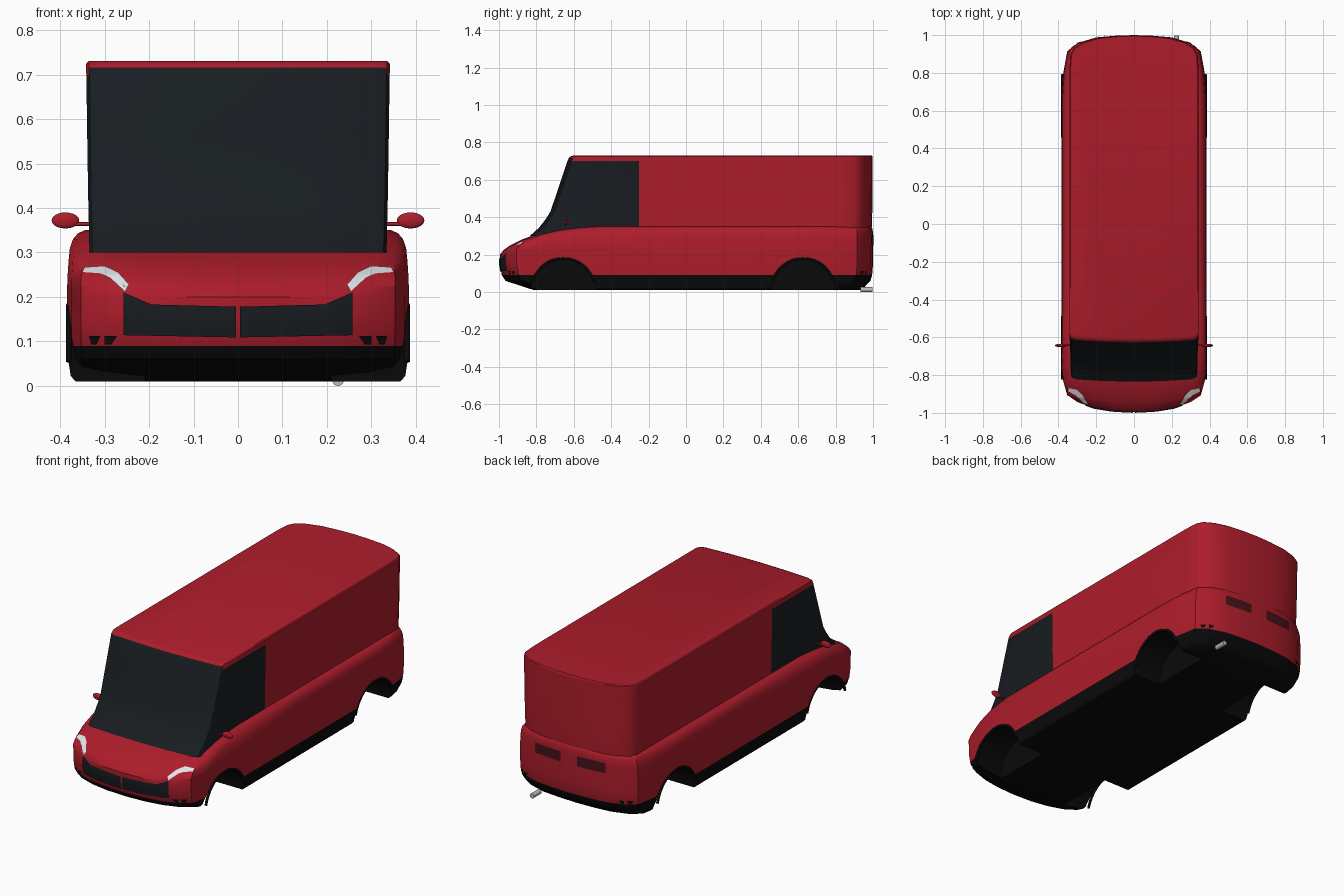
import bpy, bmesh, math
from mathutils import Vector
from mathutils.bvhtree import BVHTree

if "Cube" in bpy.data.objects:
    bpy.data.objects.remove(bpy.data.objects["Cube"])


def material(name, colour):
    m = bpy.data.materials.new(name)
    m.use_nodes = True
    m.diffuse_color = (*colour, 1)
    m.node_tree.nodes["Principled BSDF"].inputs["Base Color"].default_value = (*colour, 1)
    return m


RED = material("red_paint", (0.42, 0.012, 0.024))
BLACK = material("black_trim", (0.003, 0.003, 0.003))
GLASS = material("dark_glass", (0.009, 0.012, 0.015))
LAMP = material("lamp_white", (0.75, 0.77, 0.8))
METAL = material("metal", (0.5, 0.5, 0.5))
TAIL = material("tail_lens", (0.06, 0.006, 0.01))


def finish(name, bm, mats, smooth=True):
    mesh = bpy.data.meshes.new(name)
    bm.to_mesh(mesh)
    bm.free()
    for m in mats:
        mesh.materials.append(m)
    ob = bpy.data.objects.new(name, mesh)
    bpy.context.collection.objects.link(ob)
    if smooth:
        shade(ob)
    return ob


def activate(ob):
    bpy.ops.object.select_all(action='DESELECT')
    ob.select_set(True)
    bpy.context.view_layer.objects.active = ob


def shade(ob):
    activate(ob)
    bpy.ops.object.shade_smooth_by_angle(angle=math.radians(32))


# Plan corners: (fraction of half width, distance from the end)
ROUND_NOSE = [(0, 0), (.3, .006), (.55, .022), (.78, .052), (.92, .09), (.975, .19), (1, .32)]
FLAT_NOSE = [(0, 0), (.5, .004), (.9, .012), (.98, .022), (1, .04)]
LOWER_REAR = [(1, .34), (.975, .2), (.92, .085), (.78, .042), (.52, .012), (.25, .003), (0, 0)]
UPPER_REAR = [(1, .18), (.985, .1), (.93, .065), (.78, .035), (.55, .013), (.25, .003), (0, 0)]


def loft(name, rings, nose, mids, rear_corner, mats, paint):
    """Stack plan outlines (z, front, rear, half width, nose depth) into a shell."""
    bm = bmesh.new()
    rows = []
    for z, front, rear, w, k in rings:
        half = [(f * w, front + k * d) for f, d in nose] + [(w, y) for y in mids]
        half += [(f * w, rear - d) for f, d in rear_corner]
        full = half + [(-x, y) for x, y in half[-2:0:-1]]
        rows.append([bm.verts.new((x, y, z)) for x, y in full])
    n = len(rows[0])
    for a, b in zip(rows, rows[1:]):
        for i in range(n):
            j = (i + 1) % n
            bm.faces.new((a[i], a[j], b[j], b[i]))
    bm.faces.new(rows[0][::-1])
    bm.faces.new(rows[-1])
    for f in bm.faces:
        f.material_index = paint(f.calc_center_median())
    bmesh.ops.recalc_face_normals(bm, faces=bm.faces)
    return finish(name, bm, mats, False)


# Lower body with bonnet and black sill
lower_body = loft("lower_body", [
    (.01, -.81, .93, .365, 1), (.022, -.85, .95, .376, 1), (.06, -.965, .985, .382, 1),
    (.09, -.985, .995, .383, 1), (.15, -.995, 1, .384, 1), (.2, -.995, 1, .384, 1),
    (.225, -.975, 1, .384, .75), (.25, -.94, 1, .383, .55), (.28, -.88, 1, .381, .45),
    (.31, -.8, 1, .378, .4), (.33, -.71, .998, .371, .4), (.343, -.62, .995, .36, .4),
    (.35, -.55, .99, .345, .4)],
    ROUND_NOSE, [0], LOWER_REAR, [RED, BLACK], lambda c: 1 if c.z < .09 else 0)

# Wheel wells and arch lips
for y in (-.655, .625):
    for side in (-1, 1):
        bm = bmesh.new()
        bmesh.ops.create_cone(bm, cap_ends=True, segments=48, radius1=.172, radius2=.172, depth=.3)
        for f in bm.faces:
            f.material_index = 1
        cutter = finish("well_cutter", bm, [RED, BLACK], False)
        cutter.rotation_euler.y = math.pi / 2
        cutter.location = (side * .36, y, .013)
        cutter.hide_render = True
        mod = lower_body.modifiers.new("wheel_well", 'BOOLEAN')
        mod.operation = 'DIFFERENCE'
        mod.solver = 'EXACT'
        mod.object = cutter
        activate(lower_body)
        bpy.ops.object.modifier_apply(modifier=mod.name)
        bpy.data.objects.remove(cutter)

        curve = bpy.data.curves.new("arch_lip", 'CURVE')
        curve.dimensions = '3D'
        curve.bevel_depth = .007
        curve.bevel_resolution = 2
        curve.use_fill_caps = True
        arc = curve.splines.new('POLY')
        arc.points.add(24)
        for i, p in enumerate(arc.points):
            a = math.pi * (.08 + .84 * i / 24)
            p.co = (side * .38, y + .168 * math.cos(a), .013 + .168 * math.sin(a), 1)
        curve.materials.append(BLACK)
        lip = bpy.data.objects.new("arch_lip", curve)
        bpy.context.collection.objects.link(lip)
shade(lower_body)


# Cabin and cargo box with wraparound glass
def cabin_paint(c):
    if c.y < -.25 and c.z < .7:
        return 1
    return 1 if c.y < -.6 and c.z < .714 and abs(c.x) < .33 else 0


upper_body = loft("upper_body", [
    (.3, -.835, .99, .334, 1), (.345, -.785, .993, .335, 1), (.39, -.75, .995, .336, 1),
    (.43, -.725, .996, .337, 1), (.56, -.681, .997, .339, 1), (.7, -.634, .998, .341, 1),
    (.716, -.627, .998, .342, 1), (.725, -.618, .998, .341, 1), (.73, -.605, .995, .336, 1)],
    FLAT_NOSE, [-.25], UPPER_REAR, [RED, GLASS], cabin_paint)
shade(upper_body)

# Flat shapes wrapped onto the front and rear of the body
tree = BVHTree.FromObject(lower_body, bpy.context.evaluated_depsgraph_get())


def panel(name, outline, mat, end=-1):
    for side in (-1, 1):
        bm = bmesh.new()
        face = bm.faces.new([bm.verts.new((side * x, end * 2, z)) for x, z in outline])
        bmesh.ops.triangulate(bm, faces=[face])
        bmesh.ops.subdivide_edges(bm, edges=bm.edges[:], cuts=7, use_grid_fill=True)
        for v in bm.verts:
            hit = tree.ray_cast(v.co, Vector((0, -end, 0)))[0]
            if hit:
                v.co.y = hit.y + end * .005
        bmesh.ops.recalc_face_normals(bm, faces=bm.faces)
        if sum(f.normal.y for f in bm.faces) * end < 0:
            bmesh.ops.reverse_faces(bm, faces=bm.faces)
        finish(name, bm, [mat])


panel("grille", [(.004, .109), (.257, .114), (.257, .21), (.195, .183), (.004, .178)], GLASS)
panel("headlight", [(.35, .256), (.345, .267), (.3, .27), (.27, .256), (.245, .228),
                    (.254, .212), (.288, .243), (.31, .253)], LAMP)
for end in (-1, 1):
    panel("bumper_vent", [(.3, .112), (.272, .112), (.285, .093), (.3, .093)], BLACK, end)
    panel("bumper_corner_vent", [(.335, .112), (.31, .112), (.318, .093), (.33, .093)], BLACK, end)
panel("tail_light", [(.05, .25), (.21, .25), (.21, .305), (.05, .305)], TAIL, 1)


# Door mirrors
def add_cylinder(name, loc, rot, r, depth, mat):
    bm = bmesh.new()
    bmesh.ops.create_cone(bm, cap_ends=True, segments=20, radius1=r, radius2=r, depth=depth)
    ob = finish(name, bm, [mat])
    ob.location, ob.rotation_euler = loc, rot
    return ob


for side in (-1, 1):
    bm = bmesh.new()
    bmesh.ops.create_uvsphere(bm, u_segments=24, v_segments=12, radius=1)
    bmesh.ops.scale(bm, vec=(.031, .009, .018), verts=bm.verts)
    mirror = finish("door_mirror", bm, [RED])
    mirror.location = (side * .388, -.643, .372)
    add_cylinder("mirror_stalk", (side * .35, -.643, .364), (0, math.pi / 2, 0), .004, .05, RED)

# Exhaust tip
add_cylinder("exhaust_tip", (.225, .965, .013), (math.pi / 2, 0, 0), .013, .065, METAL)
